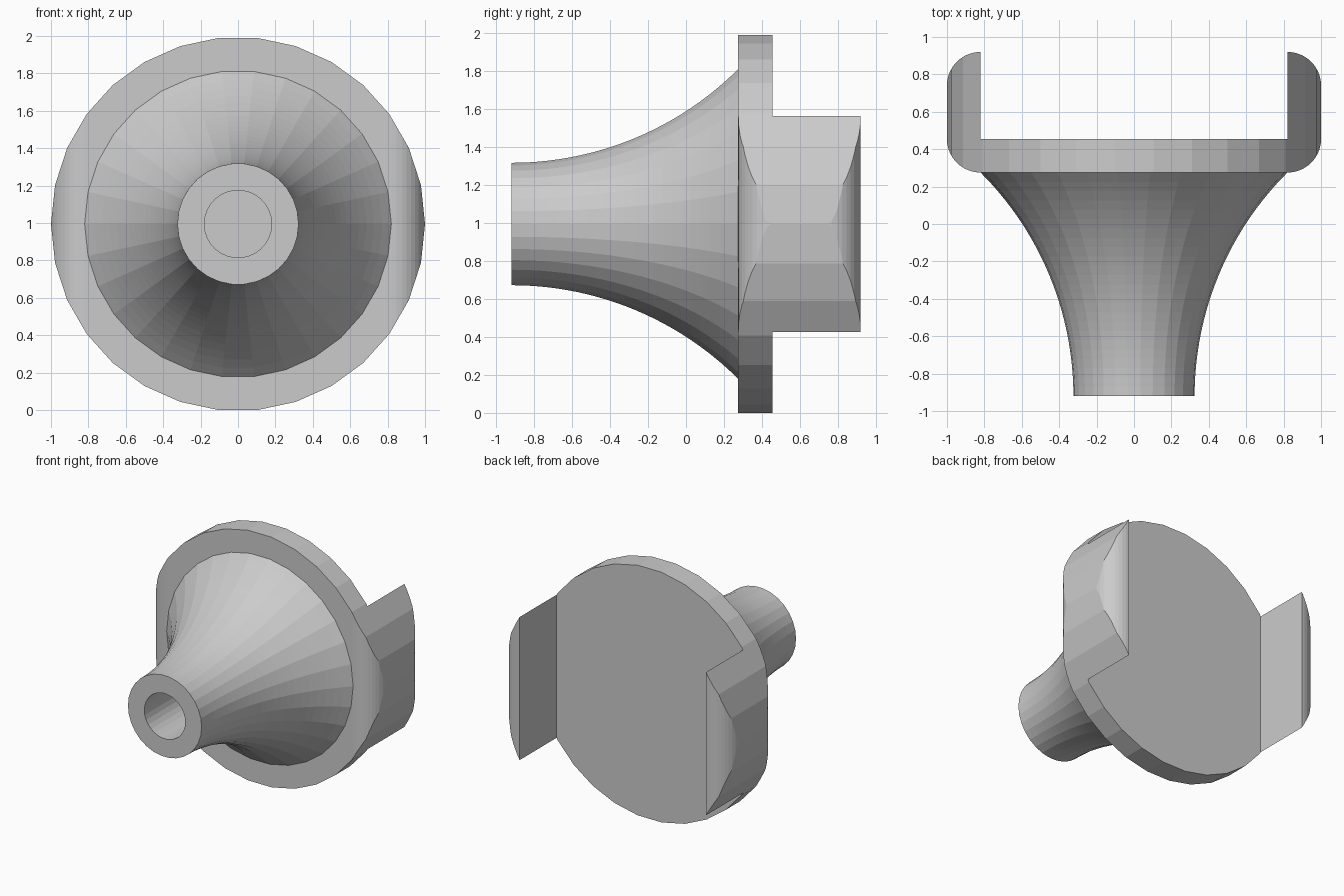
import bpy, bmesh
from math import sin, cos, pi, sqrt

if "Cube" in bpy.data.objects:
    bpy.data.objects.remove(bpy.data.objects["Cube"])

SIDES = 30
CZ = cos(pi / SIDES)          # axis height so the lowest flat rests on z = 0
FRONT, STEP, BACK = 0.275, 0.455, 0.92
INNER, FILLET = 0.82, 0.18


def make_object(name, bm):
    bmesh.ops.recalc_face_normals(bm, faces=bm.faces)
    mesh = bpy.data.meshes.new(name)
    bm.to_mesh(mesh)
    bm.free()
    obj = bpy.data.objects.new(name, mesh)
    bpy.context.collection.objects.link(obj)
    return obj


def lathe(name, profile):
    """Revolve (radius, y) points around the y axis at height CZ."""
    bm = bmesh.new()
    rings = []
    for r, y in profile:
        rings.append([bm.verts.new((r * cos(2 * pi * i / SIDES), y,
                                    CZ + r * sin(2 * pi * i / SIDES)))
                      for i in range(SIDES)])
    for a, b in zip(rings, rings[1:]):
        for i in range(SIDES):
            j = (i + 1) % SIDES
            bm.faces.new((a[i], a[j], b[j], b[i]))
    return bm, rings


# Flared horn with a bore, open where it meets the plate
R_END, R_BASE, Y_END = 0.324, 0.82, -0.92
length, rise = FRONT - Y_END, R_BASE - R_END
arc = (length ** 2 + rise ** 2) / (2 * rise)
profile = [(0.18, FRONT), (0.18, Y_END)]
for k in range(25):
    d = length * k / 24
    profile.append((R_END + arc - sqrt(arc * arc - d * d), Y_END + d))
bm, _ = lathe("horn", profile)
make_object("horn", bm)

# Round blank for the plate and its two side flanges
bm, rings = lathe("plate", [(1, FRONT - 0.1), (1, BACK + 0.1)])
for ring in rings:
    bm.faces.new(ring)
plate = make_object("flanged_plate", bm)

# U-shaped channel section with rounded outer corners, extruded along z
half = [(INNER, STEP), (INNER, BACK)]
N = 10
for centre_y, start in ((BACK - FILLET, pi / 2), (FRONT + FILLET, 0)):
    for k in range(N + 1):
        a = start - k * pi / 2 / N
        if k == 0 and start > 0:
            continue
        half.append((INNER + (FILLET + 0.0005) * cos(a), centre_y + FILLET * sin(a)))
section = half + [(-x, y) for x, y in reversed(half)]
bm = bmesh.new()
face = bm.faces.new([bm.verts.new((x, y, -0.5)) for x, y in section])
ext = bmesh.ops.extrude_face_region(bm, geom=[face])
bmesh.ops.translate(bm, vec=(0, 0, 3),
                    verts=[v for v in ext["geom"] if isinstance(v, bmesh.types.BMVert)])
cutter = make_object("channel_section", bm)
cutter.hide_render = True
cutter.hide_set(True)

# Keep only the part of the blank inside the channel section
mod = plate.modifiers.new("section", "BOOLEAN")
mod.operation = 'INTERSECT'
mod.solver = 'EXACT'
mod.object = cutter
bpy.context.view_layer.objects.active = plate
plate.select_set(True)
bpy.ops.object.modifier_apply(modifier=mod.name)
bpy.data.objects.remove(cutter, do_unlink=True)
